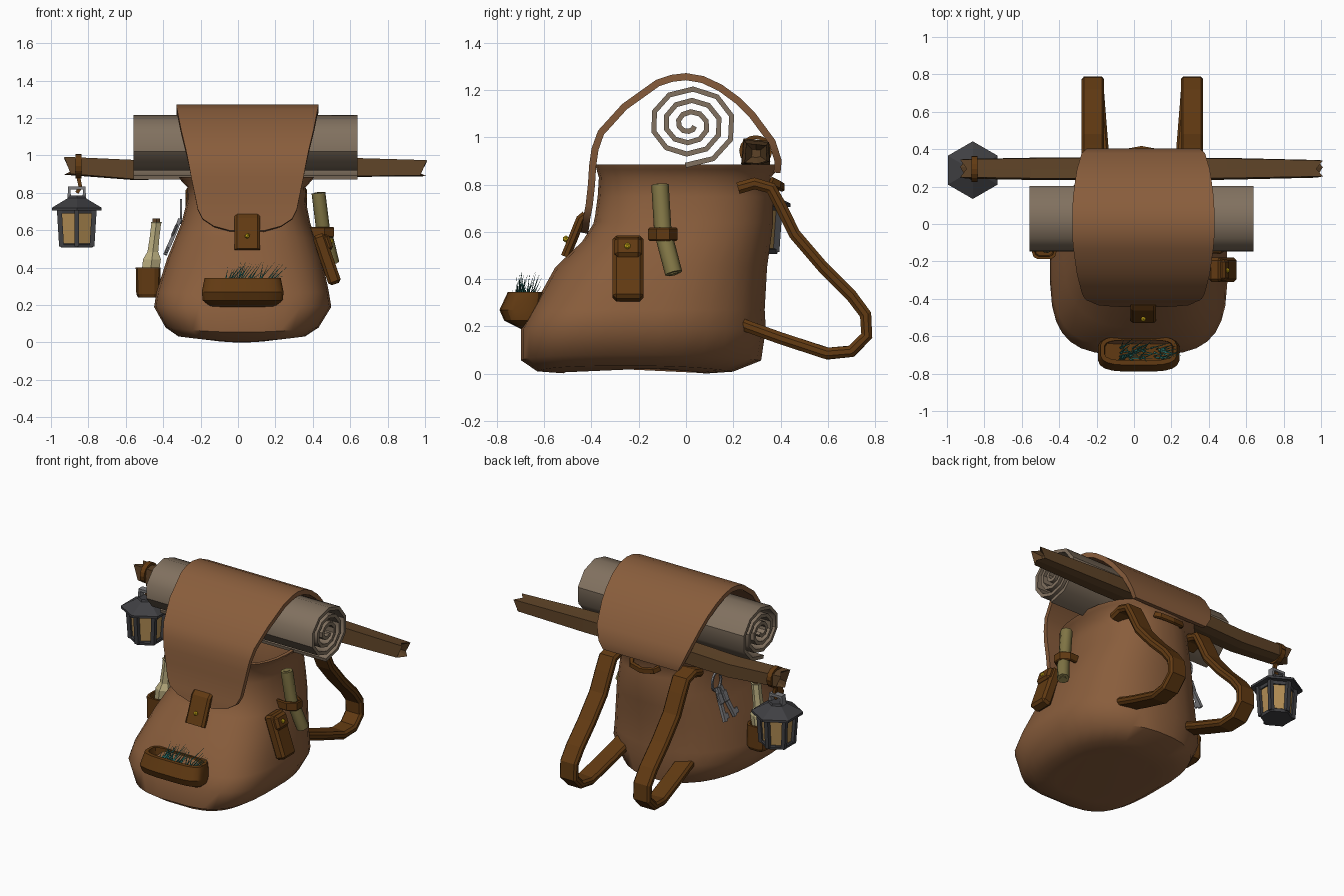
import bpy, bmesh, math, random
from mathutils import Vector as V

if "Cube" in bpy.data.objects:
    bpy.data.objects.remove(bpy.data.objects["Cube"])

random.seed(4)


def mat(name, r, g, b):
    m = bpy.data.materials.new(name)
    m.diffuse_color = (r, g, b, 1)
    m.use_nodes = True
    m.node_tree.nodes["Principled BSDF"].inputs["Base Color"].default_value = m.diffuse_color
    return m


LEATHER = mat("leather", .25, .11, .045)
STRAP = mat("dark_leather", .12, .042, .006)
WOOD = mat("wood", .11, .055, .02)
CLOTH = mat("blanket", .22, .165, .115)
IRON = mat("iron", .05, .05, .055)
STEEL = mat("steel", .2, .2, .21)
GLOW = mat("lamp_glass", .45, .27, .09)
PAPER = mat("paper", .22, .18, .06)
GLASS = mat("bottle_glass", .5, .43, .22)
HERB = mat("herb", .03, .2, .17)
BRASS = mat("brass", .7, .48, .01)


def finish(name, bm, m, angle):
    bmesh.ops.recalc_face_normals(bm, faces=bm.faces)
    me = bpy.data.meshes.new(name)
    bm.to_mesh(me)
    bm.free()
    me.materials.append(m)
    o = bpy.data.objects.new(name, me)
    bpy.context.collection.objects.link(o)
    if angle:
        bpy.ops.object.select_all(action='DESELECT')
        o.select_set(True)
        bpy.context.view_layer.objects.active = o
        bpy.ops.object.shade_smooth_by_angle(angle=math.radians(angle))
    return o


def loft(name, rings, m, angle=0):
    bm = bmesh.new()
    rows = [[bm.verts.new(p) for p in r] for r in rings]
    n = len(rows[0])
    for a, b in zip(rows, rows[1:]):
        for i in range(n):
            bm.faces.new((a[i], a[(i + 1) % n], b[(i + 1) % n], b[i]))
    bm.faces.new(rows[0])
    bm.faces.new(rows[-1])
    return finish(name, bm, m, angle)


# Horizontal rounded ring between a front and back y
def ring(z, cx, hw, yf, yb, n=32, ef=2.8, eb=2.3, sag=0):
    out = []
    for i in range(n):
        a = 2 * math.pi * (i + .5) / n
        c, s = math.cos(a), math.sin(a)
        e = 2 / (ef if s < 0 else eb)
        x = math.copysign(abs(c) ** e, c)
        y = math.copysign(abs(s) ** e, s)
        out.append(V((cx + hw * x, (yf + yb) / 2 + (yb - yf) / 2 * y, z + sag * x * x)))
    return out


def disc(cx, cy, z, r, n=6):
    return [V((cx + r * math.sin(2 * math.pi * i / n), cy + r * math.cos(2 * math.pi * i / n), z)) for i in range(n)]


QUAD = [(-1, -1), (1, -1), (1, 1), (-1, 1)]
BAND = [(-1, -.4), (-.8, -1), (.8, -1), (1, -.4), (1, .4), (.8, 1), (-.8, 1), (-1, .4)]
ROUND = [(math.cos(i * math.pi / 4), math.sin(i * math.pi / 4)) for i in range(8)]


# Sweep a section (half sizes w, h) along a path
def sweep(name, path, m, w, h, sec=BAND, ref=(1, 0, 0), angle=0, widths=None):
    P = [V(p) for p in path]
    rings = []
    for i, p in enumerate(P):
        t = (P[min(i + 1, len(P) - 1)] - P[max(i - 1, 0)]).normalized()
        s = V(ref)
        s = (s - t * s.dot(t)).normalized()
        u = t.cross(s)
        ww = widths[i] if widths else w
        rings.append([p + s * a * ww + u * b * h for a, b in sec])
    return loft(name, rings, m, angle)


def box(name, loc, size, m, rot=(0, 0, 0), bevel=.015):
    bm = bmesh.new()
    bmesh.ops.create_cube(bm, size=1)
    bmesh.ops.scale(bm, vec=size, verts=bm.verts)
    bmesh.ops.bevel(bm, geom=bm.edges[:], offset=bevel, segments=1, affect='EDGES')
    o = finish(name, bm, m, 0)
    o.location, o.rotation_euler = loc, rot
    return o


def stud(name, loc):
    bm = bmesh.new()
    bmesh.ops.create_icosphere(bm, subdivisions=1, radius=.015)
    finish(name, bm, BRASS, 40).location = loc


def hoop(name, loc, rx, rz, r, m, axis='y'):
    pts = []
    for i in range(17):
        a = 2 * math.pi * i / 16
        d = (rx * math.cos(a), 0) if axis == 'y' else (0, rx * math.cos(a))
        pts.append((loc[0] + d[0], loc[1] + d[1], loc[2] + rz * math.sin(a)))
    sweep(name, pts, m, r, r, QUAD, (0, 1, 0) if axis == 'y' else (1, 0, 0))


# Bag body: outside up to the rim, then down the inside
outer = [(.0, .02, .24, -.52, .08), (.008, .02, .34, -.63, .2), (.055, .022, .41, -.70, .32),
         (.19, .025, .475, -.70, .34), (.27, .025, .462, -.655, .335), (.45, .035, .415, -.555, .345),
         (.56, .04, .375, -.44, .36), (.64, .042, .345, -.39, .37), (.75, .045, .32, -.375, .37),
         (.83, .045, .317, -.37, .36), (.865, .045, .35, -.38, .39), (.885, .045, .363, -.385, .40)]
inner = [(.885, .045, .34, -.365, .38), (.83, .045, .30, -.35, .34), (.56, .04, .35, -.41, .34),
         (.25, .03, .44, -.62, .31)]
loft("bag_body", [ring(*s, ef=3.5 if s[0] < .3 else 2.8, sag=.025 if s[0] < .1 else 0)
                  for s in outer + inner], LEATHER, 50)

# Flap draped over the roll
flap = [(.385, .85, .27), (.39, .9, .30), (.365, .98, .33), (.28, 1.095, .355), (.22, 1.155, .365), (.145, 1.21, .375),
        (.07, 1.245, .38), (0, 1.257, .38), (-.06, 1.25, .38), (-.12, 1.23, .375), (-.26, 1.13, .355),
        (-.36, 1.02, .328), (-.385, .95, .313), (-.395, .88, .30), (-.40, .8, .283), (-.41, .71, .265),
        (-.42, .66, .24), (-.425, .62, .18), (-.43, .595, .09)]
sweep("flap", [(.05, y, z) for y, z, w in flap], LEATHER, 1, .015, QUAD, angle=35, widths=[f[2] for f in flap])

# Clasp
sweep("clasp", [(.05, -.425, .67), (.05, -.445, .655), (.05, -.475, .58), (.05, -.51, .495)], STRAP, .068, .02)
stud("clasp_stud", (.05, -.508, .57))

# Rolled blanket
spiral = []
for i in range(33):
    a = math.radians(-95 + 36 * i)
    r = .188 - .0052 * i
    spiral.append((.04, .015 + 1.06 * r * math.cos(a), 1.055 + (r - .014 * r / .188) * math.sin(a)))
sweep("blanket_roll", spiral, CLOTH, .6, .011, QUAD, angle=40)

# Split wooden pole
pole = []
for x, z, r in [(-.87, .945, .048), (-.55, .922, .054), (0, .94, .056), (.5, .937, .053), (.95, .932, .043)]:
    pole.append([V((x, .295 + y * 1.1 * r, z + k * r))
                 for y, k in ((-1, -.9), (.2, -1), (1, -.75), (.95, .8), (0, .9), (-.85, 1))])
for k, d in ((0, -1), (-1, 1)):
    for i, p in enumerate(pole[k]):
        p.x += d * (.035 if i % 2 else .0) + d * .025
for k, d in ((0, 1), (-1, -1)):
    c = sum(pole[k], V()) / 6
    cap = [c + (p - c) * .4 + V((d * .05, 0, 0)) for p in pole[k]]
    pole.insert(0, cap) if k == 0 else pole.append(cap)
loft("pole", pole, WOOD)

# Shoulder straps
strap = [(.22, .785), (.29, .805), (.36, .785), (.40, .71), (.46, .59), (.58, .45), (.7, .33), (.76, .25),
         (.765, .16), (.70, .095), (.6, .085), (.4, .15), (.22, .215)]
for name, x, d in (("left_strap", -.22, 1), ("right_strap", .31, -1)):
    sweep(name, [(x + d * .04 * max(0, (.7 - y) / .5 if i > 8 else 0), y, z) for i, (y, z) in enumerate(strap)],
          STRAP, .06, .025)

# Carry handle on the back
sweep("back_handle", [(-.06, .36, .815), (-.04, .39, .80), (.04, .405, .79), (.12, .39, .80), (.14, .36, .815)],
      STRAP, .018, .012, ref=(0, 0, 1))

# Front pouch with herbs
pouch = [(.19, .17, -.70, -.63), (.225, .215, -.77, -.6), (.27, .22, -.79, -.6), (.345, .205, -.755, -.6),
         (.345, .185, -.73, -.62), (.29, .18, -.74, -.62)]
loft("front_pouch", [ring(z, .025, w, f, b, 20, 3.5, 4) for z, w, f, b in pouch], STRAP, 30)
bm = bmesh.new()
for i in range(60):
    p = V((random.uniform(-.08, .16), random.uniform(-.73, -.66), .3))
    tip = p + V((random.uniform(0, .12), random.uniform(-.04, .06), random.uniform(.04, .14)))
    a, b, c = (bm.verts.new(p + V(o)) for o in ((-.005, 0, 0), (.005, 0, 0), (0, .007, 0)))
    t = bm.verts.new(tip)
    for f in ((a, b, t), (b, c, t), (c, a, t)):
        bm.faces.new(f)
finish("herbs", bm, HERB, 0)

# Right side pocket and scroll
box("side_pocket", (.475, -.245, .445), (.07, .13, .28), STRAP, (0, math.radians(-19), 0))
box("pocket_flap", (.464, -.245, .53), (.072, .115, .09), STRAP, (0, math.radians(-19), 0))
stud("pocket_stud", (.498, -.248, .54))
sweep("scroll", [(.43, -.11, .8), (.455, -.098, .6), (.475, -.085, .55), (.505, -.052, .425)], PAPER, .037, .037, ROUND, angle=50)
sweep("scroll_core", [(.429, -.11, .803), (.455, -.098, .6), (.475, -.085, .55), (.506, -.051, .42)], PAPER, .02, .02, ROUND)
sweep("scroll_loop", [(.36, -.145, .59), (.46, -.15, .59), (.505, -.12, .59), (.505, -.075, .59), (.46, -.045, .59),
                      (.36, -.05, .59)], STRAP, .028, .01, ref=(0, 0, 1))

# Left bottle in its holder
holder = [(.24, .055, -.18, -.02), (.26, .065, -.19, -.01), (.40, .068, -.19, -.01), (.40, .055, -.175, -.025),
          (.3, .05, -.17, -.03)]
loft("bottle_holder", [ring(z, -.48, w, f, b, 12, 4, 4) for z, w, f, b in holder], STRAP)
bottle = [(.28, .052), (.445, .055), (.485, .033), (.56, .03), (.635, .03), (.645, .035)]
loft("bottle", [disc(-.48 + (z - .28) * .12, -.1, z, r) for z, r in bottle], GLASS)
loft("bottle_cork", [disc(-.437, -.1, z, .024) for z in (.64, .662)], WOOD)

# Keys hanging on a ring
hoop("key_ring", (-.305, .12, .70), .045, .06, .006, STEEL, 'x')
for i, (y, dy) in enumerate(((.12, .03), (.09, -.04))):
    sweep("key_%d" % (i + 1), [(-.31, y, .66), (-.345, y + dy * .5, .57), (-.39, y + dy, .47)], STEEL, .012, .01, QUAD, (0, 1, 0))
    box("key_bit_%d" % (i + 1), (-.38, y + dy - .02, .495), (.012, .045, .035), STEEL, (0, .4, 0), .002)
    box("key_head_%d" % (i + 1), (-.34, y + dy * .3, .6), (.014, .045, .07), STEEL, (0, .4, 0), .005)

# Lantern
LX, LY = -.862, .288


def lamp(name, prof, m):
    loft(name, [disc(LX, LY, z, r) for z, r in prof], m)


lamp("lantern_base", [(.507, .098), (.525, .102), (.53, .095)], IRON)
lamp("lantern_glass", [(.525, .086), (.71, .1)], GLOW)
lamp("lantern_top_rail", [(.69, .108), (.715, .112)], IRON)
lamp("lantern_roof", [(.71, .13), (.705, .154), (.72, .154), (.772, .055), (.785, .05)], IRON)
for i, (a, b) in enumerate(zip(disc(LX, LY, .515, .094), disc(LX, LY, .715, .108))):
    sweep("lantern_post_%d" % (i + 1), [a, b], IRON, .013, .013, QUAD)
sweep("lantern_bail", [(LX - .04, LY, .77), (LX - .04, LY, .825), (LX + .04, LY, .825), (LX + .04, LY, .77)],
      STEEL, .02, .01, QUAD, (0, 1, 0))
sweep("lantern_hook", [(LX, LY, .80), (LX + .02, LY, .83), (LX + .005, LY, .9)], STRAP, .01, .01, QUAD, (0, 1, 0))
for i, x in enumerate((-.86, -.845)):
    hoop("pole_binding_%d" % (i + 1), (x, .295, .943), .062, .058, .008, STRAP, 'x')
